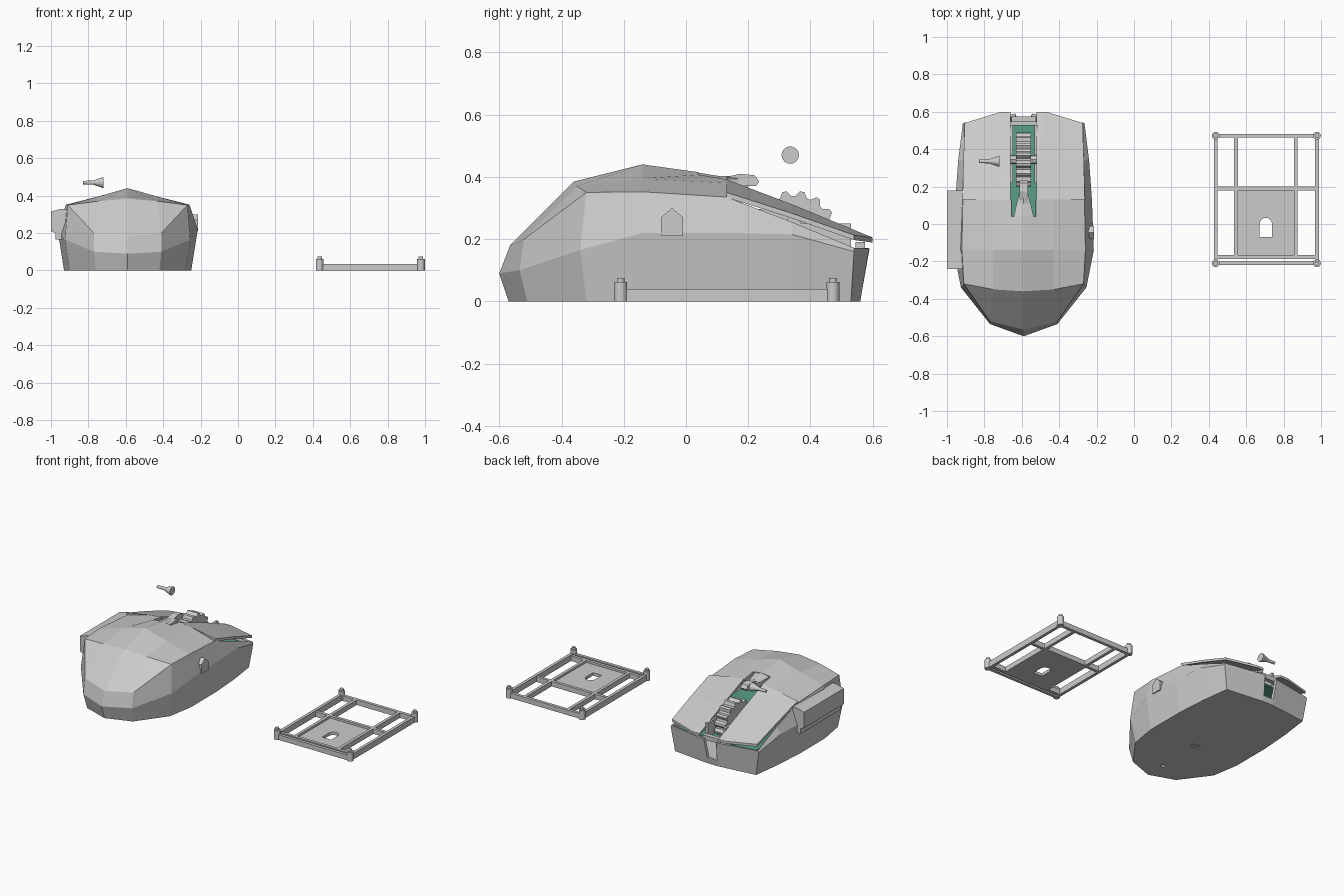
import bpy, bmesh, math

if "Cube" in bpy.data.objects:
    bpy.data.objects.remove(bpy.data.objects["Cube"])

CX = -0.59  # centre line of the mouse


def mesh(name, verts, faces, origin=(0, 0, 0), color=None):
    bm = bmesh.new()
    vs = [bm.verts.new(v) for v in verts]
    for f in faces:
        bm.faces.new([vs[i] for i in f])
    bmesh.ops.remove_doubles(bm, verts=bm.verts, dist=1e-5)
    bmesh.ops.recalc_face_normals(bm, faces=bm.faces)
    me = bpy.data.meshes.new(name)
    bm.to_mesh(me)
    bm.free()
    ob = bpy.data.objects.new(name, me)
    ob.location = origin
    bpy.context.collection.objects.link(ob)
    if color:
        mat = bpy.data.materials.new(name + "_colour")
        mat.diffuse_color = color
        mat.use_nodes = True
        mat.node_tree.nodes["Principled BSDF"].inputs["Base Color"].default_value = mat.diffuse_color
        me.materials.append(mat)
    return ob


def loft(name, rings, **kw):
    """Closed rings joined in order, capped at both ends."""
    n = len(rings[0])
    verts = [p for r in rings for p in r]
    faces = [(k * n + i, k * n + (i + 1) % n, (k + 1) * n + (i + 1) % n, (k + 1) * n + i)
             for k in range(len(rings) - 1) for i in range(n)]
    faces += [tuple(range(n)), tuple(range(len(verts) - n, len(verts)))]
    return mesh(name, verts, faces, **kw)


def box(name, x0, x1, y0, y1, z0, z1, **kw):
    base = [(x0, y0), (x1, y0), (x1, y1), (x0, y1)]
    return loft(name, [[(x, y, z) for x, y in base] for z in (z0, z1)], **kw)


def turned(name, profile, centre, axis="z", sides=12):
    """Surface of revolution from (radius, distance along axis) pairs."""
    rings = []
    for r, d in profile:
        ring = []
        for i in range(sides):
            a = 2 * math.pi * i / sides
            p, q = r * math.cos(a), r * math.sin(a)
            ring.append((p, q, d) if axis == "z" else (d, p, q))
        rings.append(ring)
    return loft(name, rings, origin=centre)


def mirror(ob):
    m = ob.modifiers.new("mirror", "MIRROR")
    m.use_clip = True


def cut(ob, cutter):
    cutter.hide_render = True
    cutter.hide_viewport = True
    m = ob.modifiers.new("cut", "BOOLEAN")
    m.object = cutter
    m.solver = "EXACT"


# Mouse shell: half columns running from the tail round to the nose (bottom, mid, shoulder)
cols = [
    [(0, -.57, 0), (0, -.60, .09), (0, -.565, .18)],
    [(.17, -.51, 0), (.18, -.535, .10), (.18, -.52, .20)],
    [(.31, -.32, 0), (.335, -.34, .165), (.32, -.32, .35)],
    [(.34, -.14, 0), (.375, -.14, .22), (.33, -.14, .352)],
    [(.34, .13, 0), (.365, .13, .22), (.325, .13, .335)],
    [(.325, .34, 0), (.35, .34, .215), (.32, .34, .255)],
    [(.30, .53, 0), (.325, .54, .16), (.32, .54, .172)],
    [(.04, .56, 0), (.045, .585, .155), (.045, .59, .17)],
    [(.035, .56, 0), (.035, .565, .03), (.035, .566, .04)],
    [(0, .56, 0), (0, .565, .03), (0, .566, .04)],
]
n = len(cols)
verts = [p for c in cols for p in c]
faces = [(3 * k + j, 3 * k + 3 + j, 3 * k + 4 + j, 3 * k + 1 + j) for k in range(n - 1) for j in (0, 1)]
faces.append(tuple(3 * k for k in range(n)))
# crown of the shell: inner and spine points
t = len(verts)
verts += [(.16, -.35, .37), (0, -.36, .385), (.16, -.14, .395), (0, -.14, .44),
          (.16, .13, .380), (.065, .04, .407), (0, .04, .415), (.065, .13, .392)]
faces += [(2, 5, t, t + 1), (5, 8, t), (8, 11, t + 2, t), (t, t + 2, t + 3, t + 1),
          (11, 14, t + 4, t + 2), (t + 2, t + 4, t + 7, t + 5), (t + 2, t + 5, t + 6, t + 3)]
shell = mesh("mouse_shell", verts, faces, origin=(CX, 0, 0))
mirror(shell)
sol = shell.modifiers.new("wall", "SOLIDIFY")
sol.thickness, sol.offset = 0.014, -1
cut(shell, turned("sensor_hole_cutter", [(.013, -.03), (.013, .03)], (CX, -.43, 0)))
cut(shell, box("slot_cutter", CX - .03, CX + .03, -.135, -.105, -.03, .006))

# Left and right click buttons: sloping slabs floating above the shell
top = [(.07, .13, .392), (.16, .13, .380), (.327, .13, .350), (.322, .34, .283), (.315, .54, .213),
       (.12, .60, .205), (.07, .60, .205), (.07, .34, .312)]
rings = [[(x, y, z - d) for x, y, z in top] for d in (0, .016)]
k = len(top)
fs = [(i, (i + 1) % k, k + (i + 1) % k, k + i) for i in range(k)]
for o in (0, k):
    fs += [(o, o + 1, o + 7), (o + 1, o + 2, o + 3, o + 7), (o + 3, o + 4, o + 5, o + 7), (o + 5, o + 6, o + 7)]
mirror(mesh("click_button", rings[0] + rings[1], fs, origin=(CX, 0, 0)))

# Tapered tongue with a small roller behind the wheel
loft("centre_tongue", [[(x, y, z) for x, z in ((-w, h - .04), (w, h - .04), (w, h - .01), (0, h), (-w, h - .01))]
     for y, w, h in ((.03, .055, .415), (.11, .038, .402), (.20, .014, .405))], origin=(CX, 0, 0))
loft("centre_button", [[(x, y, z) for y, z in ((.10, .385), (.14, .402), (.175, .41), (.22, .405),
     (.235, .385), (.225, .37), (.16, .37))] for x in (-.022, .022)], origin=(CX, 0, 0))

# Scroll wheel with teeth, axle and housing
teeth = 16
gear = [((.145 if i % 4 in (1, 2) else .128) * math.cos(math.pi * (i + .5) / (2 * teeth) * 1.0),
         (.145 if i % 4 in (1, 2) else .128) * math.sin(math.pi * (i + .5) / (2 * teeth) * 1.0))
        for i in range(4 * teeth)]
loft("scroll_wheel", [[(x, p, q) for p, q in gear] for x in (-.04, .04)], origin=(CX, .345, .21))
turned("wheel_axle", [(.025, -.075), (.025, .075)], (CX, .345, .25), "x", 8)
for s in (-1, 1):
    x = CX + s * .065
    box("wheel_bracket", x - .008, x + .008, .22, .53, .15, .25)
box("nose_bar", CX - .065, CX + .065, .545, .575, .16, .19)

# Circuit board inside the shell
box("circuit_board", CX - .29, CX + .29, -.25, .53, .145, .157, color=(.10, .35, .24, 1))

# Thumb rest on the left and small catch on the right
side = [(-.90, .33), (-.945, .33), (-1.0, .315), (-1.0, .21), (-.975, .20), (-.975, .165), (-.93, .165)]
loft("thumb_rest", [[(x, y, z) for x, z in side] for y in (-.24, .18)])
catch = [(-.08, .21), (-.01, .21), (-.01, .27), (-.045, .30), (-.08, .27)]
loft("side_catch", [[(x, y, z) for y, z in catch] for x in (-.26, -.213)])

# Loose flared pin above the mouse
turned("flared_pin", [(.009, -.83), (.011, -.775), (.028, -.725), (.028, -.72)], (0, .335, .47), "x", 16)

# Base frame: corner posts with pegs
for x in (.437, .978):
    for y in (-.21, .472):
        turned("corner_post", [(.021, 0), (.021, .062), (.012, .062), (.012, .075)], (x, y, 0), sides=16)
# Frame bars
for x in (.437, .978):
    box("side_bar", x - .010, x + .010, -.21, .472, 0, .04)
for y in (-.21, -.177, .19, .472):
    box("cross_bar", .437, .978, y - .010, y + .010, 0, .034)
for x in (.545, .865):
    box("short_bar", x - .010, x + .010, -.177, .472, 0, .034)
# Plate with arched opening
plate = box("base_plate", .545, .875, -.17, .185, 0, .02)
arch = [(.672, -.07), (.738, -.07)] + [(.705 + .033 * math.cos(a * math.pi / 8), .0 + .033 * math.sin(a * math.pi / 8))
                                      for a in range(9)]
cut(plate, loft("arch_cutter", [[(x, y, z) for x, y in arch] for z in (-.05, .08)]))
